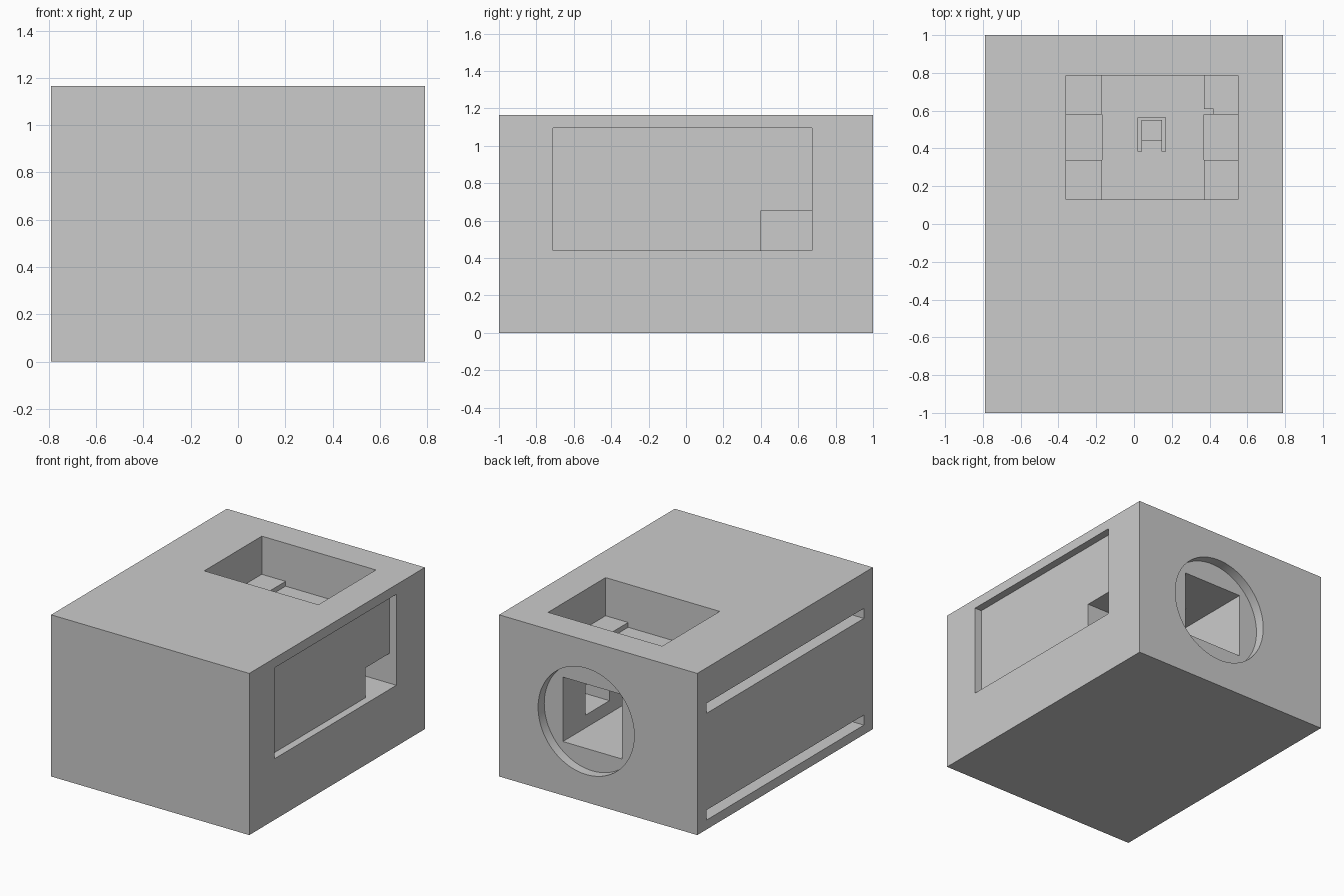
import bpy
import math
from mathutils import Matrix

default = bpy.data.objects.get("Cube")
if default:
    bpy.data.objects.remove(default, do_unlink=True)

# One plain grey for the whole model
grey = bpy.data.materials.new("light_grey")
grey.use_nodes = True
colour = (0.6, 0.6, 0.6, 1)
grey.diffuse_color = colour
grey.node_tree.nodes["Principled BSDF"].inputs["Base Color"].default_value = colour


def box(name, x, y, z):
    """Box from its (low, high) range on each axis."""
    spans = (x, y, z)
    bpy.ops.mesh.primitive_cube_add(size=1)
    ob = bpy.context.object
    ob.name = name
    size = [hi - lo for lo, hi in spans]
    mid = [(lo + hi) / 2 for lo, hi in spans]
    ob.data.transform(Matrix.Translation(mid) @ Matrix.Diagonal((*size, 1)))
    ob.data.materials.append(grey)
    return ob


def cut(target, cutter):
    """Subtract the cutter and discard it."""
    cutter.hide_render = True
    mod = target.modifiers.new("cut", 'BOOLEAN')
    mod.operation = 'DIFFERENCE'
    mod.solver = 'EXACT'
    mod.object = cutter
    bpy.context.view_layer.objects.active = target
    bpy.ops.object.modifier_apply(modifier=mod.name)
    bpy.data.objects.remove(cutter, do_unlink=True)


W, H, OUT = 0.79, 1.165, 1.3
body = box("housing", (-W, W), (-1, 1), (0, H))

# Top pit, leaving four corner pads around a lower centre channel
pit_y = (0.13, 0.785)
pad, floor = 0.89, 0.855
cut(body, box("pit", (-0.36, 0.55), pit_y, (pad, OUT)))
cut(body, box("channel", (-0.17, 0.37), pit_y, (floor, 1)))
cut(body, box("pad_notch", (0.3, 0.42), (0.58, 0.61), (floor, 1)))
for side in ((-0.36, -0.17), (0.37, 0.55)):
    cut(body, box("side_well", side, (0.34, 0.58), (0.81, 1)))

# Round recess and square tunnel in the back
bpy.ops.mesh.primitive_cylinder_add(vertices=96, radius=0.383, depth=0.2,
                                    location=(0.096, 1.03, H / 2),
                                    rotation=(math.pi / 2, 0, 0))
disc = bpy.context.object
disc.data.materials.append(grey)
cut(body, disc)
cut(body, box("tunnel", (-0.14, 0.33), (0, 0.97), (0.348, 0.812)))

# Left-hand recess with a window through to the tunnel
cut(body, box("side_recess", (W - 0.055, 1), (-0.71, 0.675), (0.44, 1.095)))
cut(body, box("side_window", (0.25, 1), (0.4, 0.675), (0.44, 0.655)))

# Two long rails on the right-hand side
for z in (0.068, 0.837):
    cut(body, box("rail_slot", (-1, -0.65), (-0.897, 0.897), (z, z + 0.072)))

# U-shaped slot that frees a flexible tongue in the channel floor
for x in (0.022, 0.148):
    cut(body, box("tongue_slot", (x, x + 0.019), (0.385, 0.565), (0.78, 0.95)))
cut(body, box("tongue_end", (0.022, 0.167), (0.55, 0.565), (0.78, 0.95)))
box("tongue_pad", (0.041, 0.148), (0.44, 0.55), (0.82, 0.875))

bpy.ops.object.select_all(action='DESELECT')
body.select_set(True)
bpy.context.view_layer.objects.active = body
bpy.ops.object.shade_smooth_by_angle(angle=math.radians(30))
